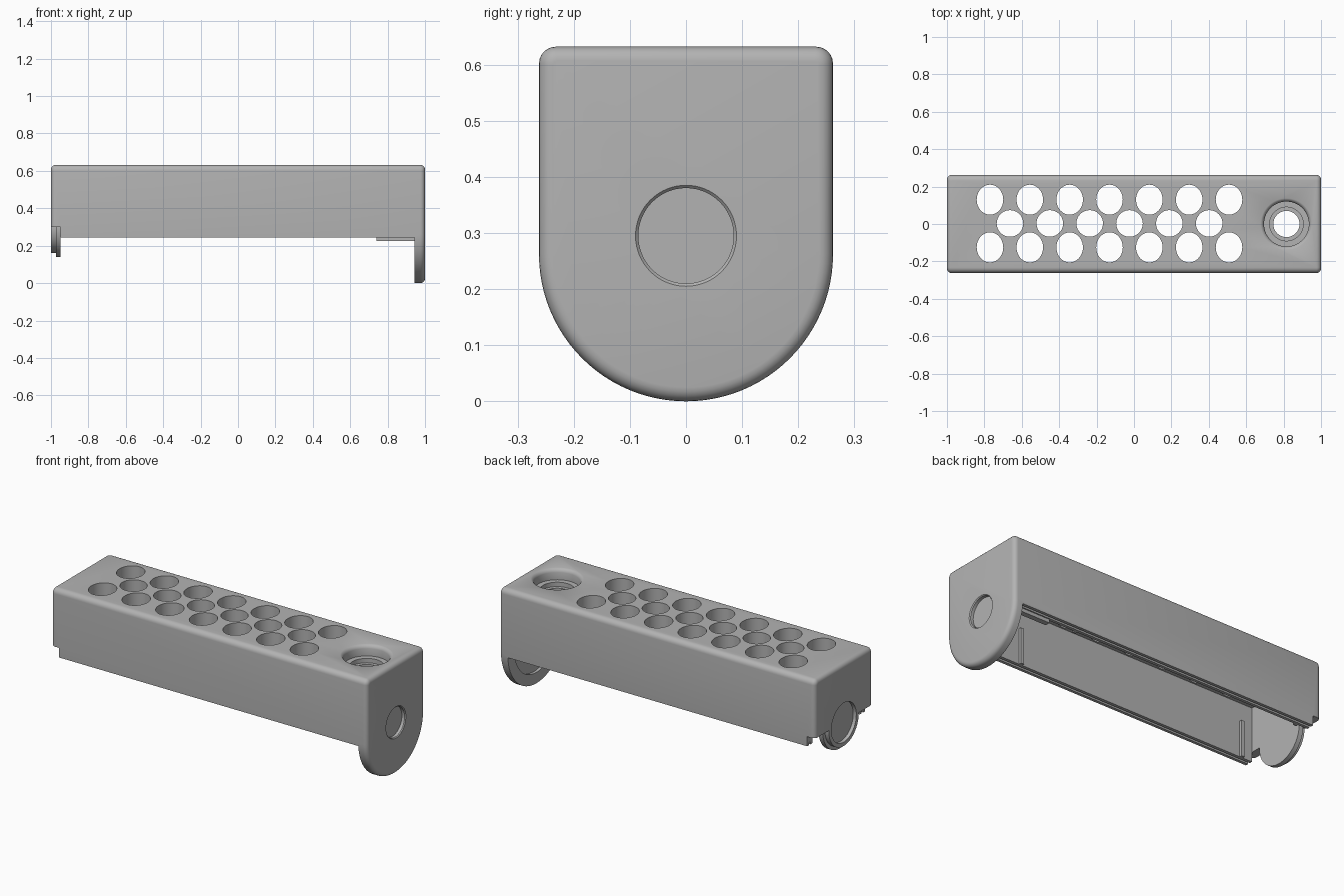
import bpy, math

if "Cube" in bpy.data.objects:
    bpy.data.objects.remove(bpy.data.objects["Cube"], do_unlink=True)

grey = bpy.data.materials.new("plain_grey")
grey.use_nodes = True
grey.diffuse_color = (0.45, 0.45, 0.45, 1)
grey.node_tree.nodes["Principled BSDF"].inputs["Base Color"].default_value = (0.45, 0.45, 0.45, 1)

HALF, TOP, WALL = 0.262, 0.632, 0.245


def make(name, verts, faces):
    mesh = bpy.data.meshes.new(name)
    mesh.from_pydata(verts, [], faces)
    mesh.materials.append(grey)
    obj = bpy.data.objects.new(name, mesh)
    bpy.context.collection.objects.link(obj)
    return obj


def fix_normals(obj):
    import bmesh
    bm = bmesh.new()
    bm.from_mesh(obj.data)
    bmesh.ops.recalc_face_normals(bm, faces=bm.faces)
    bm.to_mesh(obj.data)
    bm.free()
    return obj


def loft(name, rings):
    """Closed solid skinned through equal sized rings."""
    n = len(rings[0])
    faces = [(k * n + i, k * n + (i + 1) % n, (k + 1) * n + (i + 1) % n, (k + 1) * n + i)
             for k in range(len(rings) - 1) for i in range(n)]
    faces += [tuple(range(n))[::-1], tuple(range((len(rings) - 1) * n, len(rings) * n))]
    return fix_normals(make(name, [p for r in rings for p in r], faces))


def lathe(name, profile, centre, axis="z", stretch=1.0, n=64):
    """Turned solid from (radius, height) pairs, capped at both ends."""
    rings = []
    for r, h in profile:
        ring = []
        for i in range(n):
            a = math.tau * i / n
            u, v = r * math.cos(a), r * math.sin(a) * stretch
            if axis == "z":
                ring.append((centre[0] + u, centre[1] + v, h))
            else:
                ring.append((h, centre[0] + u, centre[1] + v))
        rings.append(ring)
    return loft(name, rings)


def box(name, x, y, z):
    return loft(name, [[(a, y[0], z[0]), (a, y[1], z[0]), (a, y[1], z[1]), (a, y[0], z[1])] for a in x])


def boolean(target, tool, operation="DIFFERENCE"):
    mod = target.modifiers.new("cut", "BOOLEAN")
    mod.object, mod.operation, mod.solver = tool, operation, "EXACT"
    bpy.context.view_layer.objects.active = target
    bpy.ops.object.modifier_apply(modifier=mod.name)
    bpy.data.objects.remove(tool, do_unlink=True)


def outline(x, inset):
    """U shaped section: round below, small rounded corners on top."""
    r, c = HALF - inset, 0.03
    pts = [(x, r * math.cos(a), HALF + r * math.sin(a))
           for a in (math.pi + math.pi * i / 48 for i in range(49))]
    k = c - inset * 0.9
    for side, start in ((1, 0), (-1, math.pi / 2)):
        for i in range(7):
            a = start + math.pi / 2 * i / 6
            pts.append((x, side * (r - k) + k * math.cos(a), TOP - inset - k + k * math.sin(a)))
    return pts


# Outer body with rounded end rims
R = 0.025
steps = [math.pi / 2 * i / 5 for i in range(6)]
rings = [outline(-1 + R * (1 - math.sin(a)), R * (1 - math.cos(a))) for a in steps[::-1]]
rings += [outline(1 - R * (1 - math.sin(a)), R * (1 - math.cos(a))) for a in steps]
body = loft("housing", rings)

# Open underside, cavity and stepped end
boolean(body, box("underside_cutter", (-1.1, 0.945), (-0.4, 0.4), (-0.1, WALL)))
boolean(body, box("cavity_cutter", (-0.95, 0.945), (-0.215, 0.215), (0.1, 0.555)))
boolean(body, box("end_notch_cutter", (-1.1, -0.95), (-0.4, 0.4), (0.1, 0.3)))

# Grooves along the bottom edges of the side walls
for s in (-1, 1):
    boolean(body, box("groove_cutter", (-0.96, 0.93), (s * 0.232, s * 0.245), (0.2, WALL + 0.015)))

# Screw boss below the top, then its stepped, rounded bore
boolean(body, lathe("boss", [(0.13, 0.5), (0.13, 0.57)], (0.815, 0)), "UNION")
bore = [(0.07, 0.4), (0.07, 0.545), (0.09, 0.545), (0.09, 0.57), (0.12, 0.57), (0.12, 0.612),
        (0.124, 0.622), (0.131, 0.629), (0.14, TOP + 0.001), (0.14, 0.7)]
boolean(body, lathe("bore_cutter", bore, (0.815, 0)))

# Ventilation holes in three staggered rows
PITCH = 0.213
for count, start, rows, stretch in ((7, -0.77, (0.13, -0.125), 1.13), (6, -0.663, (0.003,), 1.0)):
    for y in rows:
        for i in range(count):
            hole = [(0.071, 0.5), (0.071, 0.7)]
            boolean(body, lathe("vent_cutter", hole, (start + i * PITCH, y), stretch=stretch, n=40))

# Round hub at the stepped end, with a shallow recess
hub = [(0.155, -0.948), (0.155, -0.974), (0.135, -0.974), (0.135, -0.999)]
boolean(body, lathe("hub", hub, (0, 0.295), "x"), "UNION")
boolean(body, lathe("hub_recess_cutter", [(0.112, -0.98), (0.115, -1.05)], (0, 0.295), "x"))

# Recesses on both sides of the tall end plate
boolean(body, lathe("plate_recess_cutter", [(0.085, 0.978), (0.085, 0.995), (0.09, 1.0), (0.09, 1.1)],
                    (0, 0.295), "x"))
boolean(body, lathe("inner_recess_cutter", [(0.2, 0.9), (0.2, 0.962)], (0, 0.262), "x"))

bpy.ops.object.select_all(action="DESELECT")
body.select_set(True)
bpy.context.view_layer.objects.active = body
bpy.ops.object.shade_smooth_by_angle(angle=math.radians(30))

# Lips and upright ribs on the inner walls
for s, side in ((-1, "right"), (1, "left")):
    box("lip_" + side, (0.74, 0.946), (s * 0.195, s * 0.225), (0.225, 0.27))
    for x, label in ((0.56, "front"), (-0.88, "rear")):
        box("rib_" + label + "_" + side, (x - 0.01, x + 0.01), (s * 0.2, s * 0.217), (WALL, 0.45))
